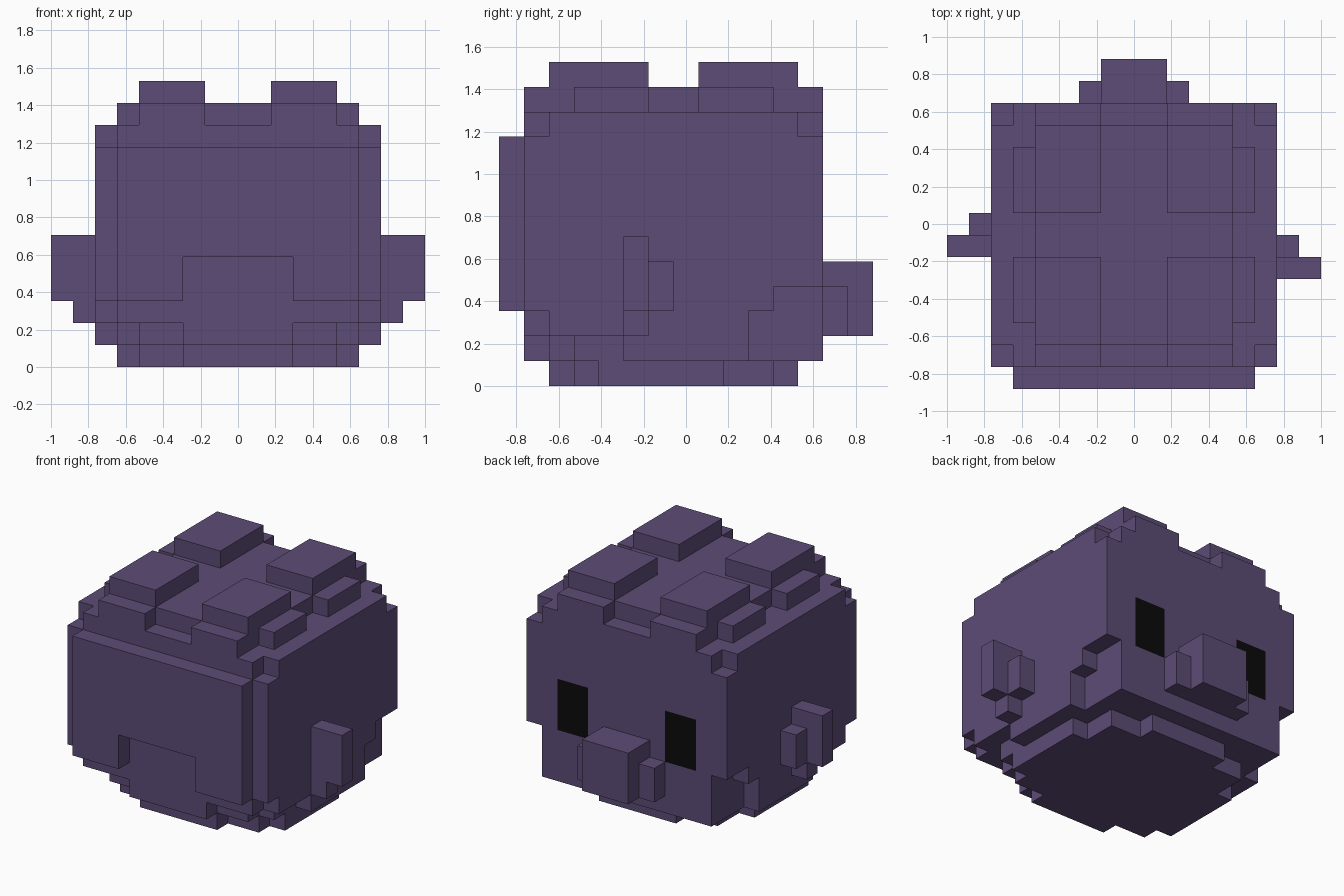
import bpy
import bmesh
from mathutils import Vector

U = 2 / 17  # size of one block

cube = bpy.data.objects.get("Cube")
if cube:
    bpy.data.objects.remove(cube, do_unlink=True)


def make_material(name, color):
    mat = bpy.data.materials.new(name)
    mat.use_nodes = True
    mat.diffuse_color = color
    mat.node_tree.nodes["Principled BSDF"].inputs["Base Color"].default_value = color
    return mat


PURPLE = make_material("dusky_purple", (0.11, 0.072, 0.18, 1))
BLACK = make_material("eye_black", (0.003, 0.003, 0.003, 1))


def box(x0, x1, y0, y1, z0, z1):
    """Inclusive range of block cells."""
    return {(x, y, z) for x in range(x0, x1 + 1)
            for y in range(y0, y1 + 1) for z in range(z0, z1 + 1)}


def slab(half, y0, y1, z0, z1):
    return box(-half, half, y0, y1, z0, z1)


def mirrored(cells):
    return cells | {(-x, y, z) for x, y, z in cells}


def build(name, cells, is_dark=None):
    """Skin the outside of a set of blocks and merge the flat faces."""
    bm = bmesh.new()
    verts = {}

    def vert(p):
        key = tuple(round(c * 2) for c in p)
        if key not in verts:
            verts[key] = bm.verts.new(p * U)
        return verts[key]

    for cell in cells:
        center = Vector(cell) + Vector((0, 0, 0.5))
        for axis in range(3):
            for sign in (-1, 1):
                n = Vector((0, 0, 0))
                n[axis] = sign
                if tuple(int(c + d) for c, d in zip(cell, n)) in cells:
                    continue
                a = Vector((0, 0, 0))
                a[(axis + 1) % 3] = 0.5
                b = n.cross(a)
                mid = center + n / 2
                face = bm.faces.new([vert(mid + d) for d in
                                     (-a - b, a - b, a + b, b - a)])
                if is_dark and is_dark(cell, n):
                    face.material_index = 1
    bmesh.ops.dissolve_limit(bm, angle_limit=0.01, verts=bm.verts[:],
                             edges=bm.edges[:], delimit={'MATERIAL'})
    mesh = bpy.data.meshes.new(name)
    bm.to_mesh(mesh)
    bm.free()
    mesh.materials.append(PURPLE)
    if is_dark:
        mesh.materials.append(BLACK)
    obj = bpy.data.objects.new(name, mesh)
    bpy.context.collection.objects.link(obj)
    return obj


# Body: stepped layers from the underside to the crown
body = set()
for layer in [
    (2, -5, 4, 0, 0), (4, -4, 3, 0, 0), (5, -3, 1, 0, 0),
    (2, -6, 5, 1, 1), (4, -5, 5, 1, 1), (5, -4, 5, 1, 1), (6, -2, 2, 1, 1),
    (5, -6, 5, 2, 3), (6, -5, 2, 2, 2), (6, -6, 3, 3, 3),
    (6, -6, 5, 4, 9),
    (5, -6, 5, 10, 10), (6, -5, 4, 10, 10),
    (4, -5, 4, 11, 11),
]:
    body |= slab(*layer)

# Crown ledges around the bumps
body |= mirrored(box(5, 5, -4, -2, 11, 11) | box(5, 5, 1, 3, 11, 11)
                 | box(2, 4, -6, -6, 11, 11) | box(2, 4, 5, 5, 11, 11))


# Eyes: flush dark faces on the +y side
def eye(cell, normal):
    x, y, z = cell
    return normal.y > 0.5 and y == 5 and abs(x) in (3, 4) and 4 <= z <= 6


build("body", body, eye)

# Four raised bumps on the crown
for end, (y0, y1) in {"front": (-5, -2), "back": (1, 4)}.items():
    build("left_" + end + "_bump", box(2, 4, y0, y1, 12, 12))
    build("right_" + end + "_bump", box(-4, -2, y0, y1, 12, 12))

# Plate with a notch in its lower edge
build("front_plate", slab(5, -7, -7, 5, 9) | mirrored(box(3, 5, -7, -7, 3, 4)))

# Snout
build("snout", slab(1, 6, 7, 2, 4) | slab(2, 6, 6, 2, 3))

# Arms, the right one set one block further back
arm = box(7, 8, -2, -2, 3, 5) | box(7, 7, -1, -1, 3, 4) | box(7, 7, -2, -2, 2, 2)
build("left_arm", arm)
build("right_arm", {(-x, y + 1, z) for x, y, z in arm})
